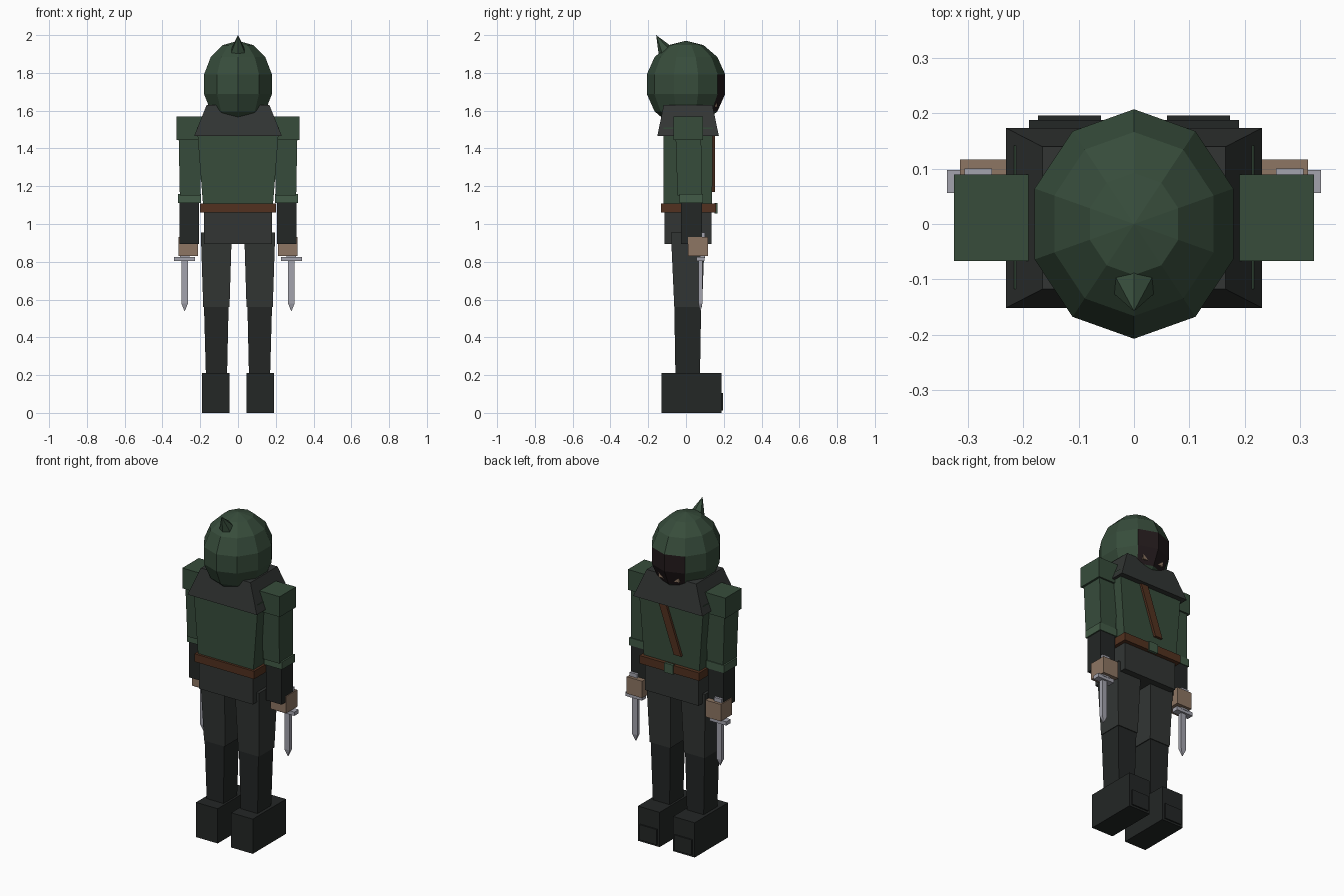
import bpy, bmesh
from math import sin, cos, pi
from mathutils import Vector

if "Cube" in bpy.data.objects:
    bpy.data.objects.remove(bpy.data.objects["Cube"])

COLORS = {
    "green": (0.038, 0.073, 0.044), "light_green": (0.055, 0.105, 0.063),
    "charcoal": (0.032, 0.036, 0.034), "black": (0.017, 0.020, 0.019),
    "brown": (0.085, 0.031, 0.014), "skin": (0.27, 0.18, 0.125),
    "steel": (0.37, 0.37, 0.42), "mask": (0.016, 0.010, 0.011),
}
MATS = {}
for key, rgb in COLORS.items():
    MATS[key] = bpy.data.materials.new(key)
    MATS[key].diffuse_color = (*rgb, 1)


def make(name, verts, faces, mat):
    me = bpy.data.meshes.new(name)
    me.from_pydata(verts, [], faces)
    bm = bmesh.new()
    bm.from_mesh(me)
    bmesh.ops.recalc_face_normals(bm, faces=bm.faces)
    bm.to_mesh(me)
    bm.free()
    me.materials.append(MATS[mat])
    ob = bpy.data.objects.new(name, me)
    bpy.context.collection.objects.link(ob)
    return ob


def loft(name, rings, mat):
    """Skin a stack of rings with equal point counts and cap both ends."""
    n = len(rings[0])
    verts = [p for r in rings for p in r]
    faces = [tuple(range(n)), tuple(range(len(verts) - n, len(verts)))]
    for k in range(len(rings) - 1):
        for i in range(n):
            j = (i + 1) % n
            faces.append((k * n + i, k * n + j, (k + 1) * n + j, (k + 1) * n + i))
    return make(name, verts, faces, mat)


def rect(x0, x1, y0, y1, z):
    return [(x0, y0, z), (x1, y0, z), (x1, y1, z), (x0, y1, z)]


def block(name, z0, z1, low, high=None, mat="green"):
    """Tapered box; low and high are (x0, x1, y0, y1)."""
    return loft(name, [rect(*low, z0), rect(*(high or low), z1)], mat)


def pair(name, z0, z1, low, high=None, mat="green"):
    """The same tapered box on both sides of the body."""
    for side, s in (("right", 1), ("left", -1)):
        ends = [(s * e[0], s * e[1], e[2], e[3]) for e in (low, high or low)]
        block(f"{side}_{name}", z0, z1, *ends, mat)


# Hood: ten-sided, seven-ring sphere with a dark face opening towards +y
N, RINGS, C, R = 10, 7, 1.74, (0.194, 0.213, 0.23)
verts = [(0, 0, C - R[2])]
for k in range(1, RINGS):
    t = -pi / 2 + pi * k / RINGS
    verts += [(R[0] * cos(t) * sin(2 * pi * i / N), R[1] * cos(t) * cos(2 * pi * i / N),
               C + R[2] * sin(t)) for i in range(N)]
verts.append((0, 0, C + R[2]))
top, faces = len(verts) - 1, []
for i in range(N):
    j = (i + 1) % N
    faces += [(0, 1 + j, 1 + i), (top, top - N + i, top - N + j)]
    for k in range(RINGS - 2):
        a = 1 + k * N
        faces.append((a + i, a + j, a + N + j, a + N + i))
hood = make("hood", verts, faces, "green")
hood.data.materials.append(MATS["mask"])
for p in hood.data.polygons:
    if p.center.y > 0.15 and abs(p.center.x) < 0.08 and 1.6 < p.center.z < 1.77:
        p.material_index = 1

# Hood point, leaning backwards
tip, base = Vector((0, -0.158, 2.0)), Vector((0, -0.108, 1.915))
q = (tip - base).to_track_quat('Z', 'Y')
ring = [base + q @ Vector((0.042 * sin(pi * i / 3), 0.042 * cos(pi * i / 3), 0)) for i in range(6)]
make("hood_point", ring + [tip],
     [tuple(range(6))] + [(i, (i + 1) % 6, 6) for i in range(6)], "green")

# Head inside the hood
block("face", 1.62, 1.76, (-0.07, 0.07, -0.1, 0.165), mat="skin")

# Torso, mantle, belt and hips
block("mantle", 1.465, 1.63, (-0.232, 0.232, -0.152, 0.174), (-0.166, 0.166, -0.118, 0.14), "charcoal")
block("torso", 1.1, 1.51, (-0.185, 0.185, -0.118, 0.138), (-0.217, 0.217, -0.118, 0.142))
block("hips", 0.895, 1.1, (-0.18, 0.18, -0.115, 0.136), mat="charcoal")
block("belt", 1.06, 1.108, (-0.2, 0.2, -0.132, 0.16), mat="brown")
block("buckle", 1.055, 1.112, (-0.03, 0.03, 0.15, 0.167), mat="light_green")
block("chest_strap", 1.17, 1.5, (-0.075, -0.025, 0.13, 0.154), (0.04, 0.09, 0.13, 0.154), "brown")

# Arms
pair("shoulder_pad", 1.445, 1.568, (0.19, 0.326, -0.067, 0.09))
pair("upper_arm", 1.15, 1.46, (0.2, 0.308, -0.045, 0.085), (0.19, 0.314, -0.055, 0.08))
pair("cuff", 1.112, 1.158, (0.197, 0.318, -0.034, 0.09), mat="light_green")
pair("forearm", 0.895, 1.13, (0.207, 0.31, -0.026, 0.085), mat="black")
pair("hand", 0.83, 0.932, (0.212, 0.315, 0.01, 0.117), mat="skin")

# Legs
pair("thigh", 0.56, 0.955, (0.045, 0.184, -0.062, 0.085), (0.033, 0.197, -0.08, 0.1), "charcoal")
pair("shin", 0.2, 0.56, (0.058, 0.17, -0.056, 0.074), (0.05, 0.18, -0.062, 0.08), "black")
pair("boot", 0, 0.21, (0.045, 0.19, -0.13, 0.188), mat="black")
pair("toe_cap", 0.012, 0.105, (0.06, 0.174, 0.15, 0.196), mat="black")

# Daggers
pair("dagger_grip", 0.82, 0.955, (0.257, 0.307, 0.073, 0.1), mat="steel")
pair("dagger_guard", 0.803, 0.826, (0.227, 0.338, 0.056, 0.098), mat="steel")
pair("dagger_blade", 0.58, 0.81, (0.265, 0.3, 0.065, 0.087), mat="steel")
pair("dagger_tip", 0.54, 0.58, (0.281, 0.284, 0.074, 0.078), (0.265, 0.3, 0.065, 0.087), "steel")

for m in bpy.data.materials:
    if m.users and not m.is_grease_pencil:
        m.use_nodes = True
        m.node_tree.nodes["Principled BSDF"].inputs["Base Color"].default_value = m.diffuse_color
